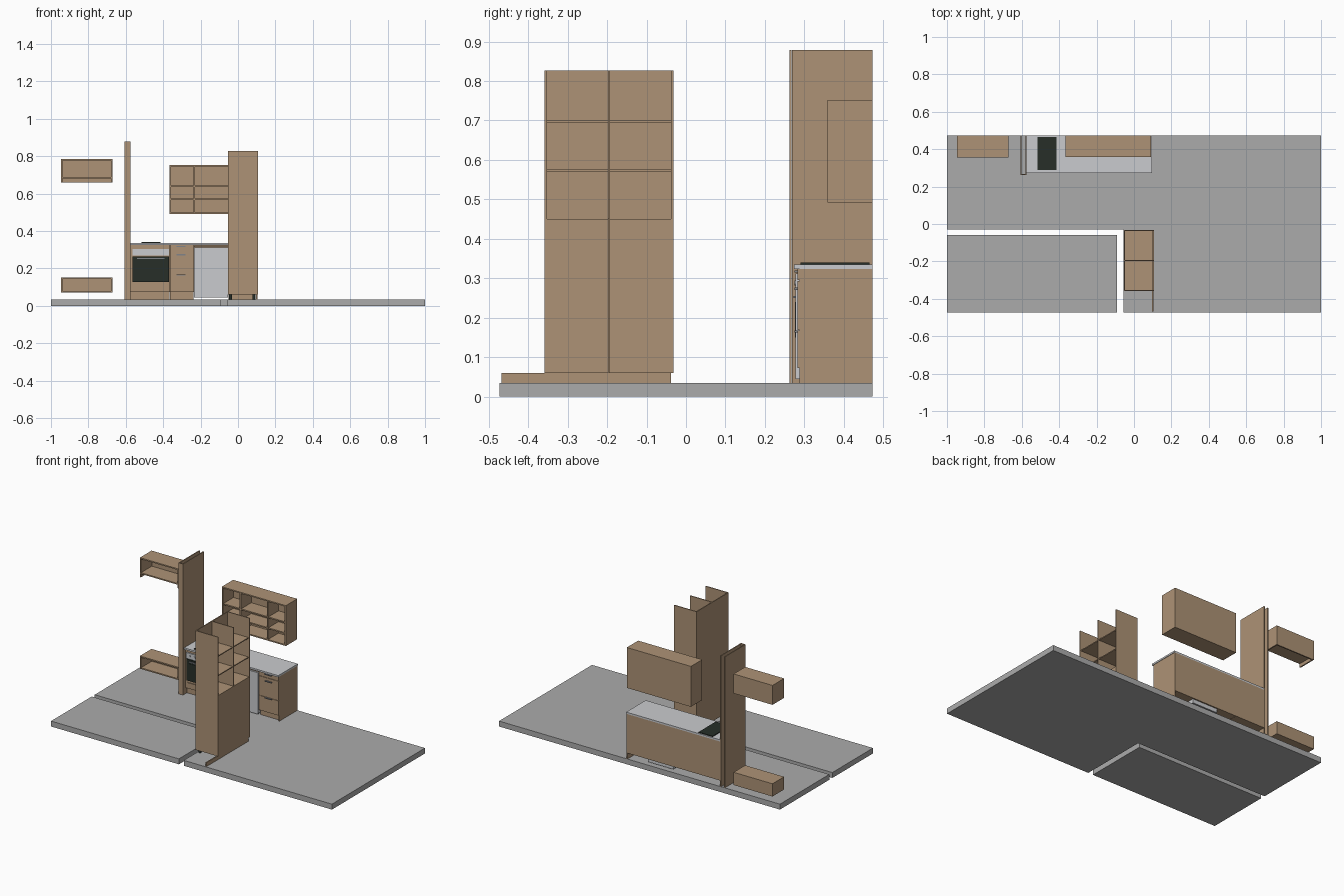
import bpy, bmesh
from mathutils import Vector

old = bpy.data.objects.get("Cube")
if old:
    bpy.data.objects.remove(old, do_unlink=True)


def material(name, rgb):
    m = bpy.data.materials.new(name)
    m.use_nodes = True
    m.diffuse_color = (*rgb, 1)
    node = next(n for n in m.node_tree.nodes if n.type == 'BSDF_PRINCIPLED')
    node.inputs["Base Color"].default_value = (*rgb, 1)
    return m


WOOD = material("light wood", (0.42, 0.29, 0.18))
FLOOR = material("concrete grey", (0.41, 0.41, 0.41))
PALE = material("pale grey", (0.59, 0.60, 0.62))
GLASS = material("black glass", (0.02, 0.028, 0.022))
METAL = material("handle grey", (0.22, 0.23, 0.25))


def finish(name, bm, mat):
    mesh = bpy.data.meshes.new(name)
    bm.to_mesh(mesh)
    bm.free()
    mesh.materials.append(mat)
    ob = bpy.data.objects.new(name, mesh)
    bpy.context.collection.objects.link(ob)
    return ob


def box(name, x, y, z, mat=WOOD):
    """Box from (low, high) spans on each axis."""
    bm = bmesh.new()
    bmesh.ops.create_cube(bm, size=1)
    spans = (x, y, z)
    for v in bm.verts:
        v.co = Vector([s[0] if c < 0 else s[1] for s, c in zip(spans, v.co)])
    return finish(name, bm, mat)


def cylinder(name, centre, radius, depth, mat, along_y=False):
    bm = bmesh.new()
    bmesh.ops.create_cone(bm, cap_ends=True, segments=12, radius1=radius,
                          radius2=radius, depth=depth)
    for v in bm.verts:
        if along_y:
            v.co = Vector((v.co.x, v.co.z, v.co.y))
        v.co += Vector(centre)
    bmesh.ops.recalc_face_normals(bm, faces=bm.faces)
    return finish(name, bm, mat)


def open_case(name, x, y, z, t, dividers=(), shelves=(), floor_z=None):
    """Case open to the front, with boards of thickness t."""
    low = z[0] if floor_z is None else floor_z
    for side, a in (("right", x[0]), ("left", x[1] - t)):
        box(f"{name}_{side}_side", (a, a + t), y, z)
    inner = (x[0] + t, x[1] - t)
    box(f"{name}_top", inner, y, (z[1] - t, z[1]))
    box(f"{name}_bottom", inner, y, (low, low + t))
    box(f"{name}_back", inner, (y[1] - t, y[1]), z)
    for d in dividers:
        box(f"{name}_divider", (d - t / 2, d + t / 2), (y[0], y[1] - t),
            (low + t, z[1] - t))
    for s in shelves:
        box(f"{name}_shelf", inner, (y[0] + 0.004, y[1] - t), (s - t / 2, s + t / 2))


BACK = 0.473
GROUND = 0.035

# Floor: an L-shaped slab and a separate slab in its notch
bm = bmesh.new()
outline = [(-1, BACK), (-1, -0.029), (-0.055, -0.029), (-0.055, -BACK), (1, -BACK), (1, BACK)]
face = bm.faces.new([bm.verts.new((px, py, 0)) for px, py in outline])
ext = bmesh.ops.extrude_face_region(bm, geom=[face])
for v in ext["geom"]:
    if isinstance(v, bmesh.types.BMVert):
        v.co.z = GROUND
bmesh.ops.recalc_face_normals(bm, faces=bm.faces)
finish("main_floor", bm, FLOOR)
box("side_floor", (-1, -0.09), (-BACK, -0.06), (0, GROUND), FLOOR)

# Hollow partition, open at the top and the back
for side, px in (("right", -0.608), ("left", -0.581)):
    box(f"partition_{side}_sheet", (px, px + 0.006), (0.268, BACK), (GROUND, 0.878))
box("partition_front_sheet", (-0.608, -0.575), (0.262, 0.267), (GROUND, 0.878))

# Wall shelves beside the partition
open_case("upper_wall_shelf", (-0.947, -0.67), (0.355, BACK), (0.66, 0.785), 0.008,
          floor_z=0.682)
open_case("lower_wall_shelf", (-0.947, -0.67), (0.355, BACK), (0.07, 0.152), 0.008)

# Wall cabinet over the counter
open_case("wall_cabinet", (-0.366, 0.09), (0.358, BACK), (0.492, 0.752), 0.008,
          dividers=(-0.235, -0.041), shelves=(0.57, 0.64))

# Tall divider unit: closed below, open shelves on its left, open top
T = 0.006
X, Y, Z = (-0.053, 0.107), (-0.358, -0.032), (0.06, 0.827)
OPEN = 0.45
box("tall_unit_back", (X[0], X[0] + T), Y, Z)
for name, py in (("front_side", Y[0]), ("rear_side", Y[1] - T), ("divider", -0.198)):
    box(f"tall_unit_{name}", (X[0] + T, X[1] - T), (py, py + T), Z)
    box(f"tall_unit_{name}_edge", (X[1] - T, X[1]), (py, py + T), (OPEN, Z[1]))
for name, sz in (("bottom", Z[0]), ("lower_shelf", OPEN - T), ("middle_shelf", 0.57),
                 ("upper_shelf", 0.695)):
    box(f"tall_unit_{name}", (X[0] + T, X[1] - T), (Y[0] + T, Y[1] - T), (sz, sz + T))
for name, span in (("front", (Y[0], -0.196)), ("rear", (-0.195, Y[1]))):
    box(f"tall_unit_{name}_door", (X[1] - T, X[1]), span, (Z[0], OPEN))
box("tall_unit_plinth", (0.096, 0.103), (-0.468, -0.038), (GROUND, 0.06))
for fx in (-0.04, 0.085):
    for fy in (-0.33, -0.06):
        cylinder("tall_unit_foot", (fx, fy, 0.0475), 0.008, 0.025, GLASS)

# Counter cabinets: each span has a carcass and a recessed plinth
FRONT = 0.283
BASE, TOP = 0.073, 0.324
box("countertop", (-0.575, 0.095), (0.274, BACK), (TOP, 0.335), PALE)
box("hob", (-0.515, -0.415), (0.29, 0.465), (0.335, 0.340), GLASS)
box("counter_back", (-0.575, 0.092), (0.465, BACK), (BASE, TOP))
for name, span in (("oven", (-0.575, -0.366)), ("narrow_drawer", (-0.364, -0.237)),
                   ("end_drawer", (-0.05, 0.092))):
    box(f"{name}_carcass", span, (0.288, 0.465), (BASE, TOP))
    box(f"{name}_plinth", span, (0.302, 0.308), (GROUND, BASE))
box("end_plinth", (0.086, 0.092), (0.288, BACK), (GROUND, BASE))

# Drawer fronts with bar handles
for name, span, mid in (("narrow", (-0.363, -0.238), -0.305), ("end", (-0.049, 0.091), 0.02)):
    for low, high, grip in ((BASE, 0.167, 0.165), (0.169, 0.293, 0.273),
                            (0.295, 0.323, 0.317)):
        box(f"{name}_drawer_front", span, (FRONT, 0.288), (low, high))
        box(f"{name}_drawer_handle", (mid - 0.023, mid + 0.023), (0.275, FRONT),
            (grip - 0.003, grip + 0.003), METAL)

# Dishwasher between the drawer cabinets
box("dishwasher_body", (-0.233, -0.054), (0.288, 0.462), (0.05, 0.312), PALE)
box("dishwasher_door", (-0.234, -0.053), (0.278, 0.288), (0.045, 0.312), PALE)
box("dishwasher_rail", (-0.235, -0.052), (0.284, 0.465), (0.315, 0.323))

# Oven front
box("oven_control_strip", (-0.565, -0.368), (0.280, 0.288), (0.268, 0.305), PALE)
box("oven_door", (-0.563, -0.370), (0.278, 0.288), (0.128, 0.265), GLASS)
box("oven_window", (-0.545, -0.388), (0.276, 0.278), (0.15, 0.24), GLASS)
box("oven_handle", (-0.54, -0.393), (0.272, 0.278), (0.25, 0.255), METAL)
box("oven_drawer_front", (-0.56, -0.370), (FRONT, 0.288), (0.08, 0.112))
for kx in (-0.54, -0.505, -0.43, -0.395):
    cylinder("oven_knob", (kx, 0.278, 0.288), 0.006, 0.006, PALE, along_y=True)
